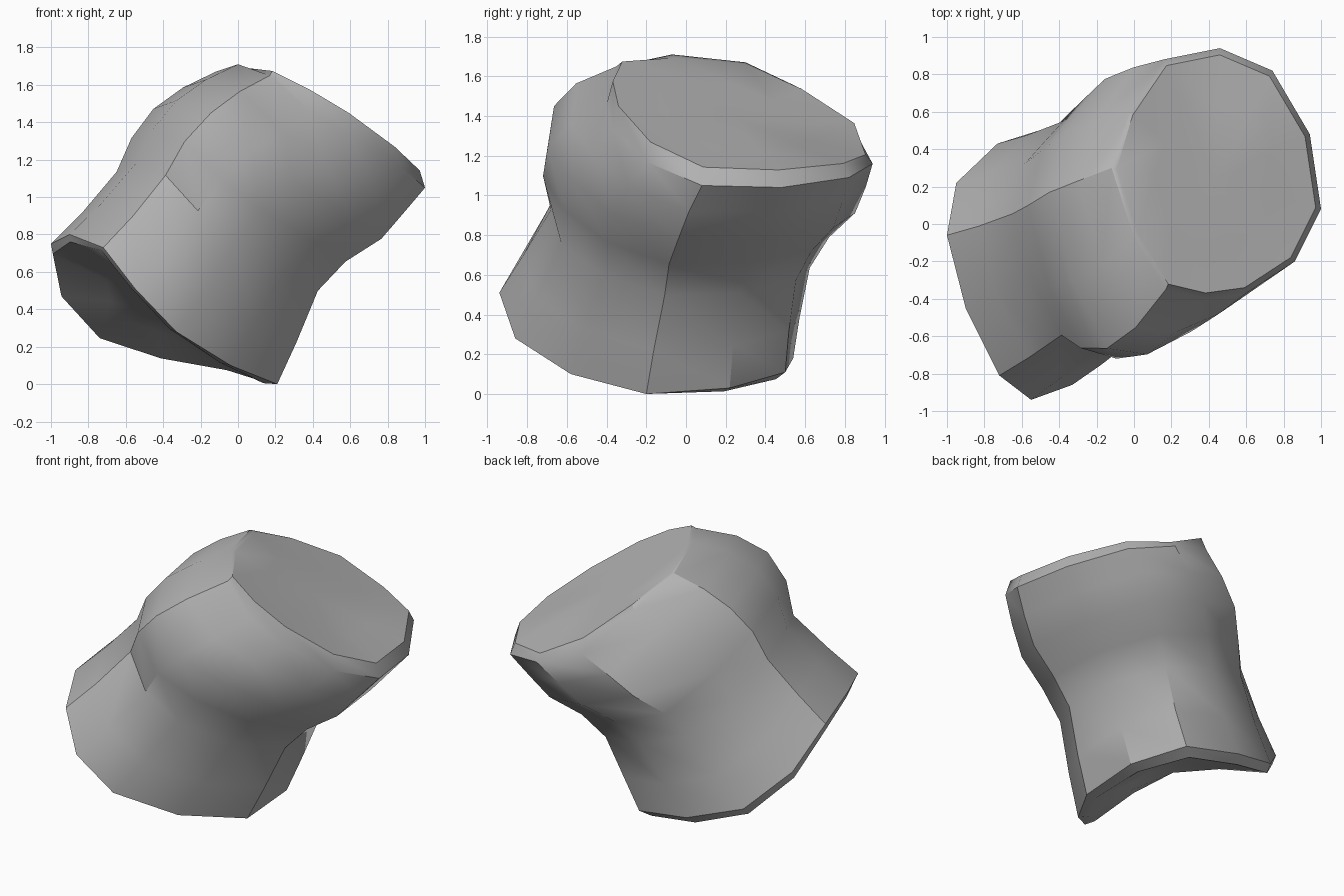
import bpy
import bmesh
from math import radians
from mathutils import Vector

cube = bpy.data.objects.get("Cube")
if cube:
    bpy.data.objects.remove(cube, do_unlink=True)

grey = bpy.data.materials.new("stone_grey")
grey.use_nodes = True
colour = (0.45, 0.45, 0.45, 1)
grey.diffuse_color = colour
grey.node_tree.nodes["Principled BSDF"].inputs["Base Color"].default_value = colour

# Twelve-sided rims of the lower and upper ends, in matching order
lower_rim = [Vector(p) for p in (
    (-.55, -.94, .51), (-.72, -.81, .73), (-.9, -.45, .8), (-1, -.06, .75),
    (-.95, .22, .52), (-.73, .43, .29), (-.38, .54, .18), (0, .5, .11),
    (.21, .22, .03), (.21, -.2, 0), (-.04, -.58, .1), (-.33, -.86, .28))]
upper_rim = [Vector(p) for p in (
    (.38, -.4, 1.46), (.17, -.35, 1.65), (0, -.07, 1.71), (-.12, .3, 1.67),
    (-.03, .6, 1.51), (.16, .88, 1.27), (.46, .94, 1.16), (.74, .82, 1.09),
    (.94, .48, 1.04), (1, .08, 1.05), (.86, -.2, 1.17), (.6, -.37, 1.33))]

# Side profile: position along the body, scale, shift, swell of the front corner
profile = (
    (.2, .96, (-.03, -.02, 0), 0),
    (.45, .92, (-.09, -.04, 0), 0),
    (.62, .99, (-.12, -.06, 0), .2),
    (.78, 1.07, (-.1, -.05, -.02), .3),
    (.9, 1.05, (-.06, -.03, -.01), .25))


def centre(ring):
    return sum(ring, Vector()) / len(ring)


def resize(ring, factor, shift=(0, 0, 0)):
    c = centre(ring)
    return [c + (p - c) * factor + Vector(shift) for p in ring]


def section(t, factor, shift, swell):
    ring = [a.lerp(b, t) for a, b in zip(lower_rim, upper_rim)]
    c = centre(ring)
    out = resize(ring, factor, shift)
    for p, q in zip(ring, out):
        q.y -= swell * max(0, c.x - p.x + c.y - p.y - .45)
    return out


def bevel_top(p):
    # Raise the rim to the slanted end plane, keeping a bevel on the low side
    plane = 1.69 - .56 * p.x - .27 * p.y
    return Vector((p.x, p.y, max(plane, p.z + .08 * max(p.x, 0))))


def bevel_bottom(p):
    # Lower the inner rim, more so towards the back
    return p - Vector((.03, 0, .03 + .05 * p.y))


def build_body():
    # Lower dish, waisted side, bevelled upper end
    bottom_edge = [bevel_bottom(p) for p in resize(lower_rim, .93)]
    top_edge = [bevel_top(p) for p in resize(upper_rim, .95)]
    rings = [resize(bottom_edge, .5, (.02, .01, .04)), bottom_edge, lower_rim]
    rings += [section(*row) for row in profile]
    rings += [upper_rim, top_edge, resize(top_edge, .6, (0, 0, -.01))]

    bm = bmesh.new()
    loops = [[bm.verts.new(p) for p in ring] for ring in rings]
    count = len(lower_rim)
    for low, high in zip(loops, loops[1:]):
        for i in range(count):
            j = (i + 1) % count
            bm.faces.new((low[i], low[j], high[j], high[i]))

    # Close both ends with fans
    for loop in (loops[0], loops[-1]):
        hub = bm.verts.new(centre([v.co for v in loop]))
        for i in range(count):
            bm.faces.new((loop[i], loop[(i + 1) % count], hub))
    bmesh.ops.recalc_face_normals(bm, faces=bm.faces)

    mesh = bpy.data.meshes.new("waisted_body")
    bm.to_mesh(mesh)
    bm.free()
    mesh.materials.append(grey)
    body = bpy.data.objects.new("waisted_body", mesh)
    bpy.context.collection.objects.link(body)
    return body


body = build_body()
for other in bpy.context.selected_objects:
    other.select_set(False)
bpy.context.view_layer.objects.active = body
body.select_set(True)
bpy.ops.object.shade_smooth_by_angle(angle=radians(35))
